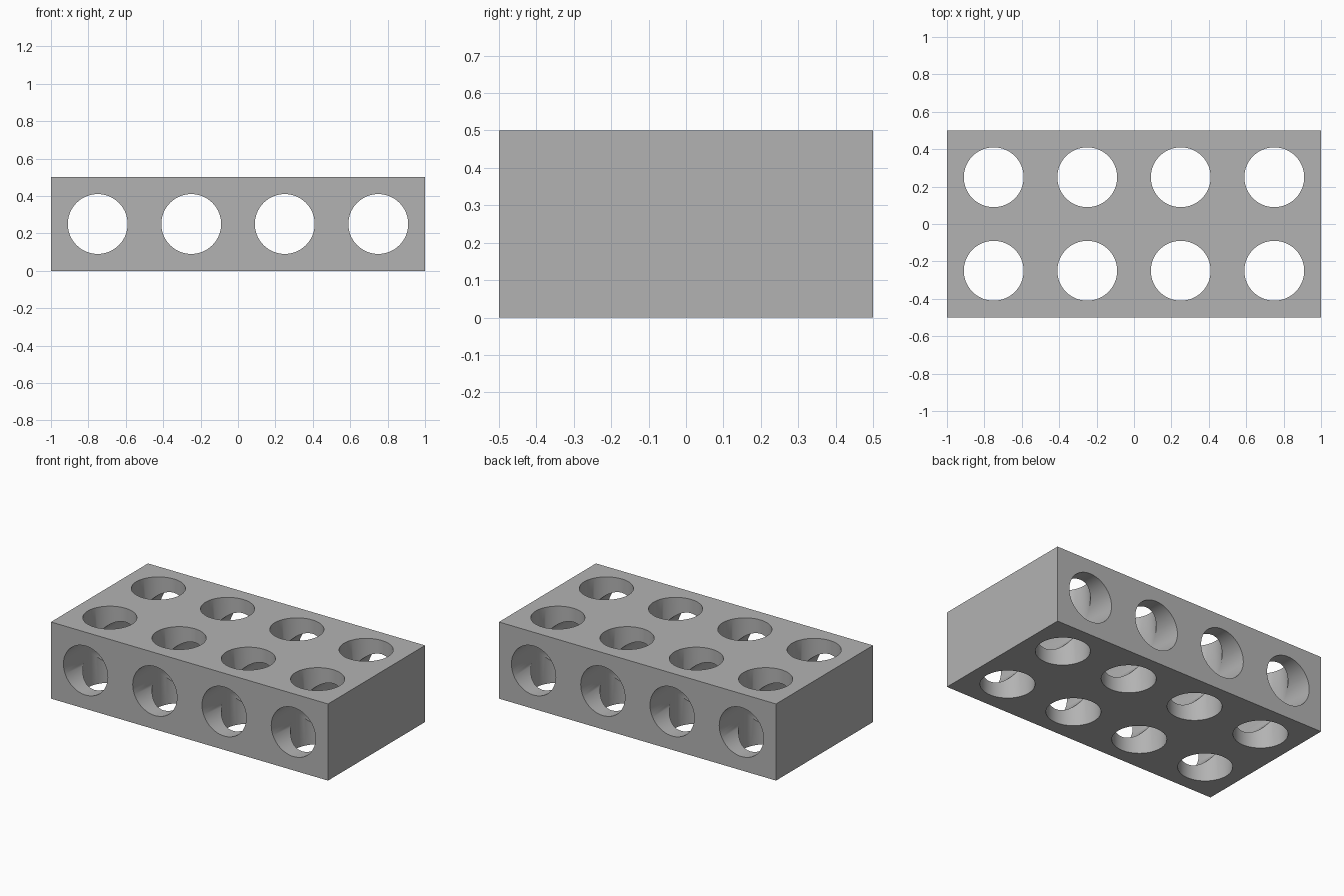
import bpy
import math

if "Cube" in bpy.data.objects:
    bpy.data.objects.remove(bpy.data.objects["Cube"], do_unlink=True)

RADIUS = 0.16
PITCH = 0.5
COLUMNS = [PITCH * (i - 1.5) for i in range(4)]
ROWS = [-PITCH / 2, PITCH / 2]
MID = PITCH / 2

# Single grey material
grey = bpy.data.materials.new("grey")
grey.use_nodes = True
colour = (0.45, 0.45, 0.45, 1)
grey.diffuse_color = colour
grey.node_tree.nodes["Principled BSDF"].inputs["Base Color"].default_value = colour

# Solid block
bpy.ops.mesh.primitive_cube_add(size=1, location=(0, 0, MID))
block = bpy.context.object
block.name = "perforated_block"
block.scale = (2, 1, PITCH)
bpy.ops.object.transform_apply(location=True, rotation=False, scale=True)
block.data.materials.append(grey)


def drill(name, location, depth, tilt=0):
    """Cut one round hole through the block."""
    bpy.ops.mesh.primitive_cylinder_add(vertices=64, radius=RADIUS, depth=depth,
                                        location=location, rotation=(tilt, 0, 0))
    cutter = bpy.context.object
    cutter.name = name
    cutter.hide_render = True
    cutter.data.materials.append(grey)
    bpy.context.view_layer.objects.active = block
    cut = block.modifiers.new(name, "BOOLEAN")
    cut.operation = "DIFFERENCE"
    cut.solver = "EXACT"
    cut.object = cutter
    bpy.ops.object.modifier_apply(modifier=cut.name)
    bpy.data.objects.remove(cutter, do_unlink=True)


# Vertical holes in two rows, crossed by one long hole per column
for x in COLUMNS:
    for y in ROWS:
        drill("vertical_hole", (x, y, MID), 1)
    drill("long_hole", (x, 0, MID), 2, math.pi / 2)

# Smooth hole walls, crisp edges
bpy.ops.object.select_all(action="DESELECT")
block.select_set(True)
bpy.context.view_layer.objects.active = block
bpy.ops.object.shade_smooth_by_angle(angle=math.radians(30))
